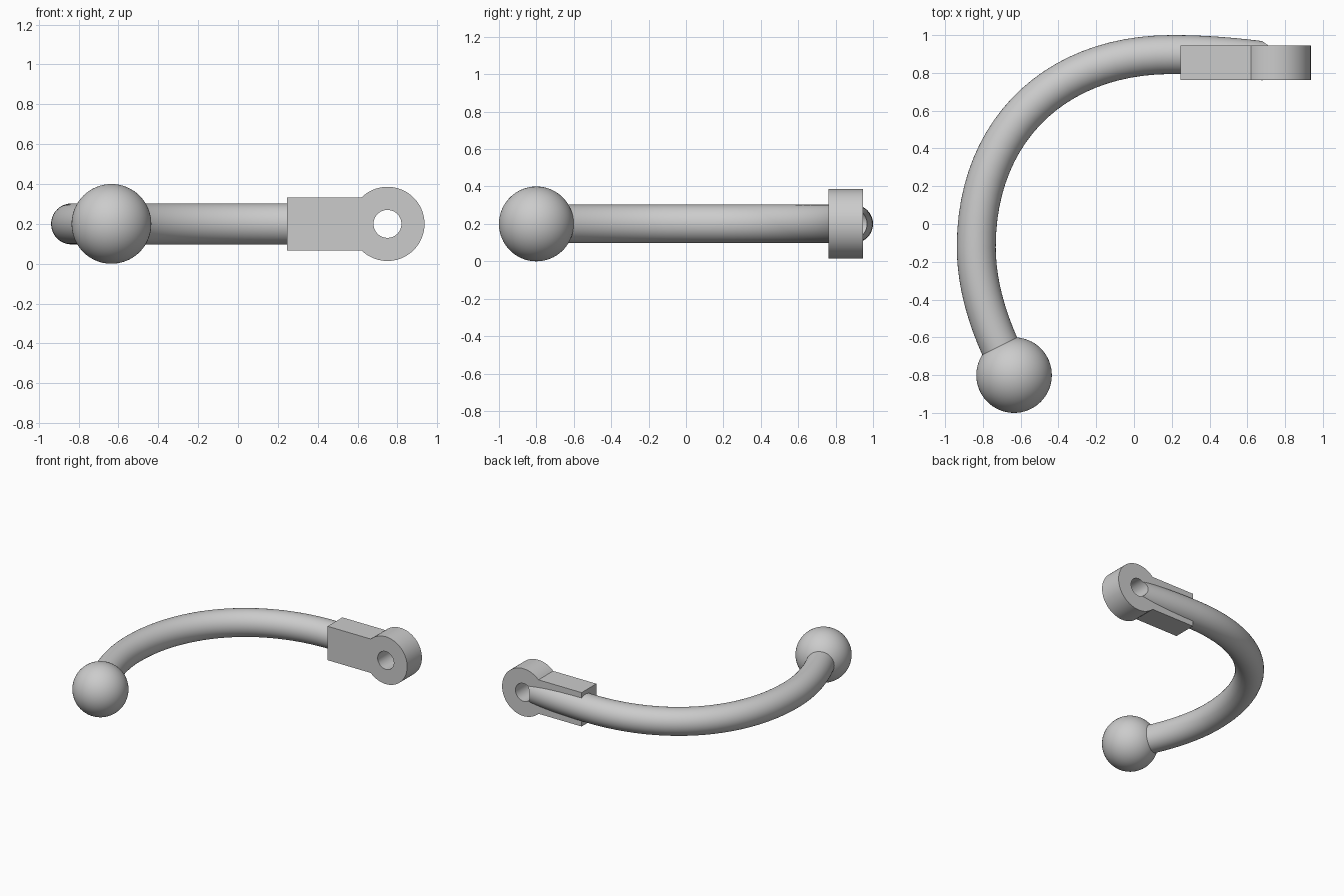
import bpy, bmesh, math
from mathutils import Vector
from mathutils.geometry import interpolate_bezier

default = bpy.data.objects.get("Cube")
if default:
    bpy.data.objects.remove(default, do_unlink=True)

MID = 0.2                              # height of every part's centre
EYE_X, EYE_R, HOLE_R = 0.75, 0.186, 0.07
FRONT, BACK = 0.762, 0.945             # bracket depth range

grey = bpy.data.materials.new("plain grey")
grey.use_nodes = True
grey.diffuse_color = (0.6, 0.6, 0.6, 1)
grey.node_tree.nodes["Principled BSDF"].inputs["Base Color"].default_value = grey.diffuse_color


def finish(name, bm):
    bmesh.ops.recalc_face_normals(bm, faces=bm.faces)
    mesh = bpy.data.meshes.new(name)
    bm.to_mesh(mesh)
    bm.free()
    mesh.materials.append(grey)
    obj = bpy.data.objects.new(name, mesh)
    bpy.context.collection.objects.link(obj)
    return obj


def activate(obj):
    bpy.ops.object.select_all(action='DESELECT')
    obj.select_set(True)
    bpy.context.view_layer.objects.active = obj


def extrude_y(name, outline, y0, y1):
    """Solid from an x-z outline between two depths."""
    bm = bmesh.new()
    face = bm.faces.new([bm.verts.new((x, y0, z)) for x, z in outline])
    new = bmesh.ops.extrude_face_region(bm, geom=[face])["geom"]
    verts = [v for v in new if isinstance(v, bmesh.types.BMVert)]
    bmesh.ops.translate(bm, verts=verts, vec=(0, y1 - y0, 0))
    return finish(name, bm)


def arc(radius, start, end, n):
    angles = [start + (end - start) * i / n for i in range(n + 1)]
    return [(EYE_X + radius * math.cos(a), MID + radius * math.sin(a)) for a in angles]


# Ball end
bm = bmesh.new()
bmesh.ops.create_uvsphere(bm, u_segments=64, v_segments=32, radius=0.2)
bmesh.ops.translate(bm, verts=bm.verts, vec=(-0.635, -0.8, MID))
ball = finish("ball_end", bm)

# Bent rod: each segment is start, two handles, end
segments = [
    [(-0.635, -0.8), (-0.755, -0.58), (-0.835, -0.35), (-0.835, -0.12)],
    [(-0.835, -0.12), (-0.835, 0.49), (-0.42, 0.897), (0.2, 0.897)],
    [(0.2, 0.897), (0.4, 0.897), (0.57, 0.88), (0.75, 0.855)],
]
path = []
for seg in segments:
    pts = interpolate_bezier(*[Vector((x, y, MID)) for x, y in seg], 24)
    path += pts if not path else pts[1:]

SIDES, ROD_R = 40, 0.103
up = Vector((0, 0, 1))
bm = bmesh.new()
rings = []
for i, p in enumerate(path):
    tangent = (path[min(i + 1, len(path) - 1)] - path[max(i - 1, 0)]).normalized()
    side = tangent.cross(up)
    turns = [math.tau * k / SIDES for k in range(SIDES)]
    rings.append([bm.verts.new(p + ROD_R * (side * math.cos(t) + up * math.sin(t))) for t in turns])
for a, b in zip(rings, rings[1:]):
    for k in range(SIDES):
        n = (k + 1) % SIDES
        bm.faces.new((a[k], a[n], b[n], b[k]))
bm.faces.new(rings[0])
bm.faces.new(rings[-1])
rod = finish("bent_rod", bm)

# Bracket: flat block running into a round eye
half = 0.133
meet = math.pi - math.asin(half / EYE_R)
outline = [(0.245, MID + half), (0.245, MID - half)] + arc(EYE_R, -meet, meet, 64)
bracket = extrude_y("eye_bracket", outline, FRONT, BACK)

# Pin hole through the eye and the rod's tip
cutter = extrude_y("pin_hole_cutter", arc(HOLE_R, 0, math.tau, 48)[:-1], FRONT - 0.3, BACK + 0.3)
cutter.hide_render = True
for obj in (rod, bracket):
    mod = obj.modifiers.new("pin_hole", 'BOOLEAN')
    mod.operation = 'DIFFERENCE'
    mod.solver = 'EXACT'
    mod.object = cutter
    activate(obj)
    bpy.ops.object.modifier_apply(modifier=mod.name)
bpy.data.objects.remove(cutter, do_unlink=True)

for obj in (ball, rod, bracket):
    activate(obj)
    bpy.ops.object.shade_smooth_by_angle(angle=math.radians(30))
